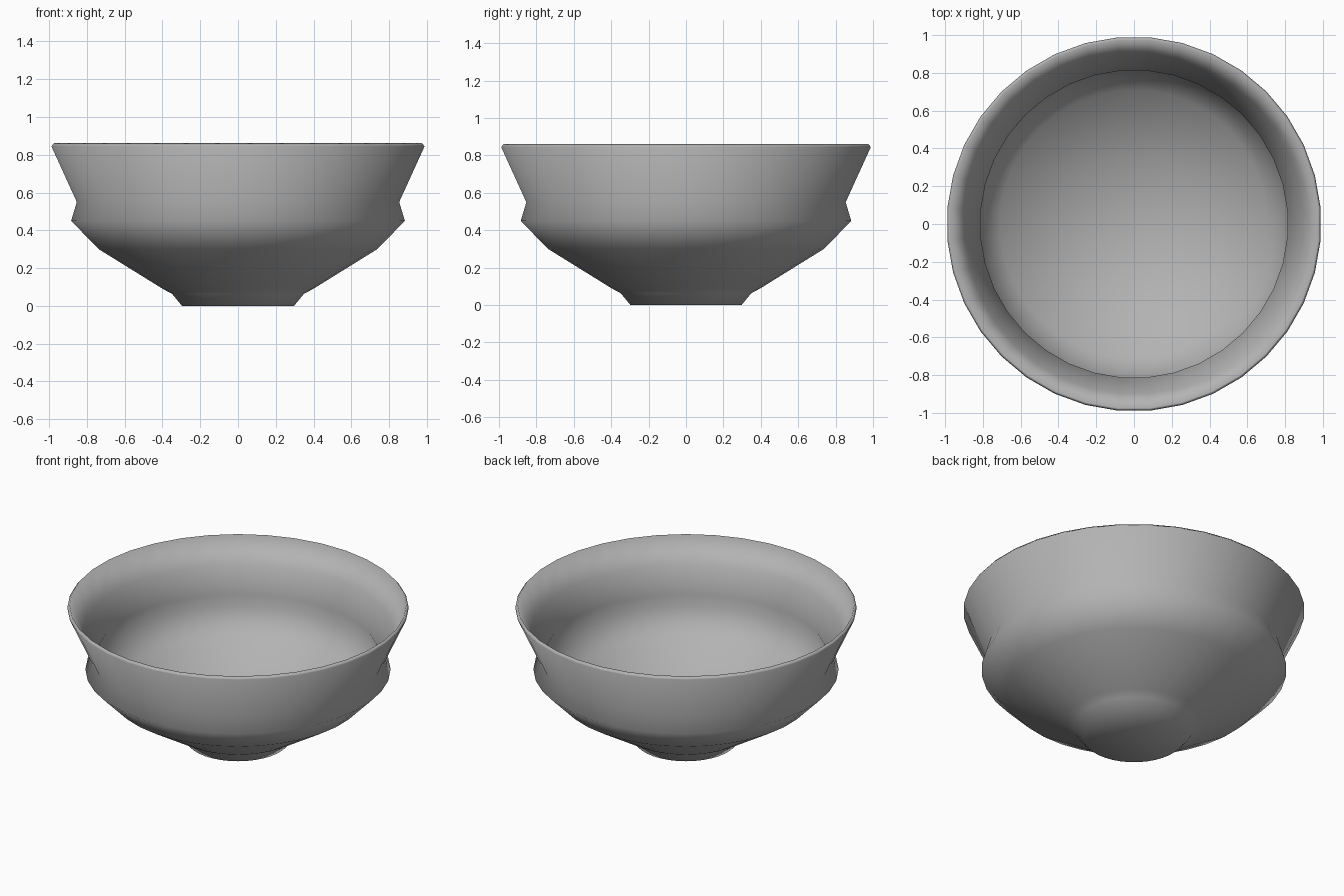
import bpy, bmesh, math

if "Cube" in bpy.data.objects:
    bpy.data.objects.remove(bpy.data.objects["Cube"])

SEGMENTS = 36
PHASE = math.radians(5)

# Half cross-section (radius, height): foot, outer wall, thin rim, inner wall, floor
PROFILE = [
    (0.298, 0.0), (0.35, 0.063), (0.40, 0.09), (0.74, 0.30), (0.887, 0.45),
    (0.857, 0.55), (0.992, 0.845), (0.978, 0.862),
    (0.90, 0.70), (0.815, 0.55), (0.84, 0.46),
    (0.71, 0.335), (0.36, 0.115),
]


def ring(bm, radius, z):
    angles = [PHASE + 2 * math.pi * i / SEGMENTS for i in range(SEGMENTS)]
    return [bm.verts.new((radius * math.cos(a), radius * math.sin(a), z)) for a in angles]


# Bowl: thin-walled turned body
bm = bmesh.new()
rings = [ring(bm, r, z) for r, z in PROFILE]
for low, high in zip(rings, rings[1:]):
    for i in range(SEGMENTS):
        j = (i + 1) % SEGMENTS
        bm.faces.new((low[i], low[j], high[j], high[i]))

# Underside of the foot and inner floor
for loop, z in ((rings[0], 0.0), (rings[-1], 0.095)):
    centre = bm.verts.new((0, 0, z))
    for i in range(SEGMENTS):
        bm.faces.new((loop[i], loop[(i + 1) % SEGMENTS], centre))
bmesh.ops.recalc_face_normals(bm, faces=bm.faces)

mesh = bpy.data.meshes.new("bowl")
bm.to_mesh(mesh)
bm.free()
bowl = bpy.data.objects.new("bowl", mesh)
bpy.context.collection.objects.link(bowl)
bpy.context.view_layer.objects.active = bowl
bowl.select_set(True)
bpy.ops.object.shade_smooth()

# Dark grey glaze
glaze = bpy.data.materials.new("dark_grey_glaze")
glaze.diffuse_color = (0.45, 0.45, 0.45, 1)
glaze.use_nodes = True
glaze.node_tree.nodes["Principled BSDF"].inputs["Base Color"].default_value = glaze.diffuse_color
mesh.materials.append(glaze)
